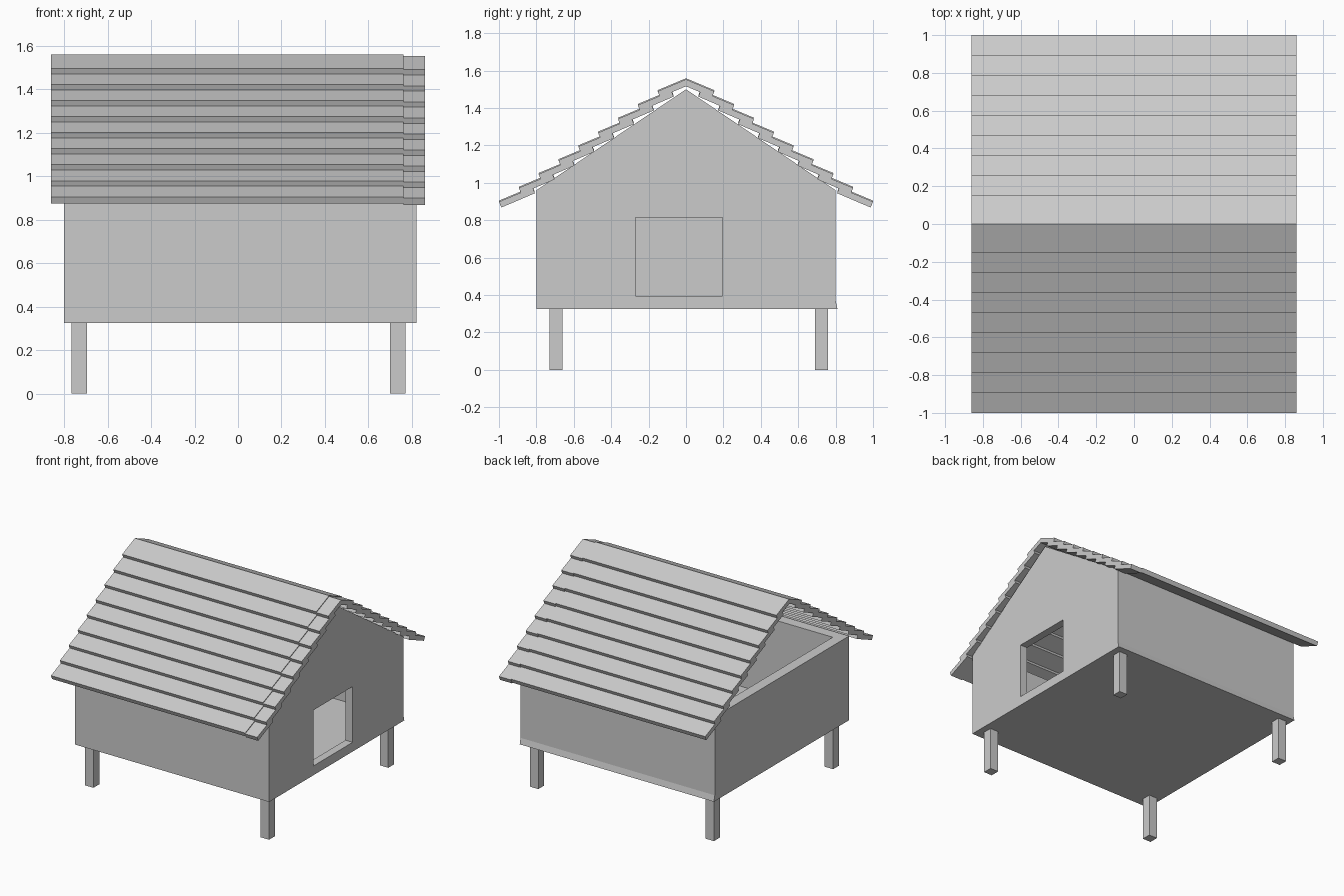
import bpy, bmesh
from mathutils import Vector

if "Cube" in bpy.data.objects:
    bpy.data.objects.remove(bpy.data.objects["Cube"])


def prism(name, profile, x0, x1):
    """Extrude a closed (y, z) profile along x."""
    bm = bmesh.new()
    face = bm.faces.new([bm.verts.new((x0, y, z)) for y, z in profile])
    ext = bmesh.ops.extrude_face_region(bm, geom=[face])
    moved = [g for g in ext["geom"] if isinstance(g, bmesh.types.BMVert)]
    bmesh.ops.translate(bm, verts=moved, vec=Vector((x1 - x0, 0, 0)))
    bmesh.ops.recalc_face_normals(bm, faces=bm.faces)
    mesh = bpy.data.meshes.new(name)
    bm.to_mesh(mesh)
    bm.free()
    obj = bpy.data.objects.new(name, mesh)
    bpy.context.collection.objects.link(obj)
    return obj


def box(name, x, y, z):
    return prism(name, [(y[0], z[0]), (y[1], z[0]), (y[1], z[1]), (y[0], z[1])], *x)


BASE, EAVE, PEAK = 0.325, 0.96, 1.50
T = 0.08  # wall thickness

# Legs
for xn, x in (("left", -0.73), ("right", 0.735)):
    for yn, y in (("front", -0.695), ("back", 0.725)):
        box(f"{yn}_{xn}_leg", (x - 0.035, x + 0.035), (y - 0.035, y + 0.035), (0, BASE))

# Floor and low walls; the left side stays open above the wall
box("floor", (-0.80 + T, 0.76), (-0.80 + T, 0.80 - T), (BASE, 0.385))
box("front_wall", (-0.80, 0.76), (-0.80, -0.80 + T), (BASE, EAVE))
box("left_wall", (-0.80, -0.80 + T), (-0.80 + T, 0.80 - T), (BASE, EAVE))
prism("back_wall", [(0.80 - T, BASE), (0.81, BASE), (0.80, 0.37), (0.80, EAVE), (0.80 - T, EAVE)],
      -0.80, 0.76)

# Right gable wall with a square opening
gable = prism("gable_wall", [(-0.80, BASE), (0.81, BASE), (0.80, 0.37), (0.80, EAVE),
                             (0, PEAK), (-0.80, EAVE)], 0.76, 0.82)
cutter = box("opening_cutter", (0.70, 0.90), (-0.27, 0.195), (0.395, 0.815))
cutter.hide_render = True
cutter.hide_viewport = True
cut = gable.modifiers.new("opening", "BOOLEAN")
cut.operation = "DIFFERENCE"
cut.solver = "EXACT"
cut.object = cutter

# Overlapping roof boards: main run plus a slightly lower end strip
ROWS, PITCH, RISE, SLOPE = 9, 0.106, 0.0738, 0.42
for side, s in (("front", -1), ("back", 1)):
    for i in range(ROWS):
        y0, z0 = 1.0 - i * PITCH, 0.905 + i * RISE
        y1 = max(y0 - 0.18, 0.0)
        z1 = z0 + SLOPE * (y0 - y1)
        inner = (y1, z1 - 0.037) if y1 == 0 else (y1 - 0.012, z1 - 0.030)
        pts = [(y0, z0), (y1, z1), inner, (y0 - 0.013, z0 - 0.031)]
        for part, x0, x1, drop in (("board", -0.86, 0.76, 0), ("end_board", 0.76, 0.86, 0.006)):
            prism(f"{side}_roof_{part}_{i + 1}", [(s * y, z - drop) for y, z in pts], x0, x1)
